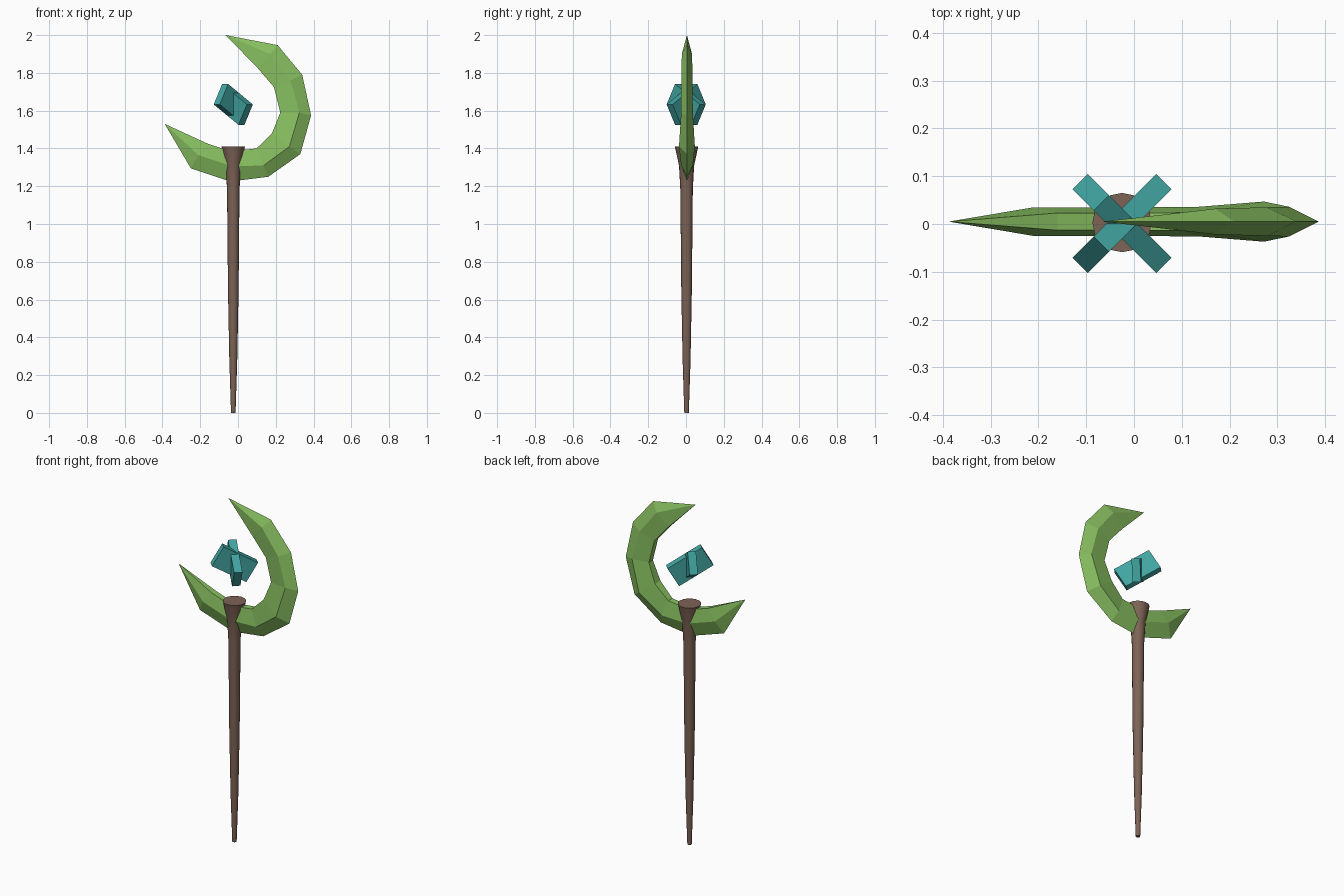
import bpy, bmesh, math
from mathutils import Vector

if "Cube" in bpy.data.objects:
    bpy.data.objects.remove(bpy.data.objects["Cube"])


def material(name, rgb):
    m = bpy.data.materials.new(name)
    m.diffuse_color = (*rgb, 1)
    m.use_nodes = True
    m.node_tree.nodes["Principled BSDF"].inputs["Base Color"].default_value = m.diffuse_color
    return m


GREEN = material("leaf green", (0.250, 0.530, 0.120))
BROWN = material("wood brown", (0.205, 0.125, 0.092))
TEAL = material("crystal teal", (0.053, 0.376, 0.361))


def finish(bm, name, mat):
    bmesh.ops.recalc_face_normals(bm, faces=bm.faces[:])
    me = bpy.data.meshes.new(name)
    bm.to_mesh(me)
    bm.free()
    ob = bpy.data.objects.new(name, me)
    me.materials.append(mat)
    bpy.context.collection.objects.link(ob)
    return ob


def loft(bm, rings):
    """Join equal-sized vertex rings with quads."""
    for a, b in zip(rings, rings[1:]):
        n = len(a)
        for i in range(n):
            j = (i + 1) % n
            bm.faces.new((a[i], a[j], b[j], b[i]))


# Staff: lathed taper with a flared top
SX, SIDES = -0.025, 16
profile = [(0.0, 0.012), (0.28, 0.021), (0.65, 0.028), (1.18, 0.033),
           (1.31, 0.040), (1.41, 0.062)]
bm = bmesh.new()
rings = [[bm.verts.new((SX + r * math.cos(math.tau * i / SIDES),
                        0.003 + r * math.sin(math.tau * i / SIDES), z))
          for i in range(SIDES)] for z, r in profile]
loft(bm, rings)
bm.faces.new(rings[0])
bm.faces.new(rings[-1])
staff = finish(bm, "staff", BROWN)
bpy.context.view_layer.objects.active = staff
staff.select_set(True)
bpy.ops.object.shade_smooth_by_angle(angle=math.radians(40))
staff.select_set(False)

# Crescent: sharp outer edge, side ridges, narrow flat inner face
# each station: outer xz, ridge xz, inner xz, ridge half width
CY = 0.005
stations = [
    ((-0.25, 1.295), (-0.21, 1.365), (-0.16, 1.425), 0.030),
    ((-0.04, 1.225), (-0.03, 1.305), (-0.04, 1.385), 0.030),
    ((0.16, 1.25), (0.135, 1.31), (0.098, 1.40), 0.031),
    ((0.33, 1.37), (0.272, 1.41), (0.18, 1.48), 0.042),
    ((0.387, 1.575), (0.325, 1.59), (0.224, 1.59), 0.031),
    ((0.34, 1.79), (0.278, 1.76), (0.19, 1.725), 0.030),
    ((0.21, 1.947), (0.17, 1.90), (0.10, 1.83), 0.027),
]
bm = bmesh.new()
rings = []
for o, r, n, w in stations:
    pts = [(o, 0), (r, w), (n, w * 0.6), (n, -w * 0.6), (r, -w)]
    rings.append([bm.verts.new((p[0], CY + y, p[1])) for p, y in pts])
loft(bm, rings)
for ring, tip in ((rings[0], (-0.388, 1.53)), (rings[-1], (-0.066, 2.0))):
    v = bm.verts.new((tip[0], CY, tip[1]))
    for i in range(5):
        bm.faces.new((ring[i], ring[(i + 1) % 5], v))
finish(bm, "crescent", GREEN)

# Floating crystal: two crossed slabs, each tilted in its own vertical plane
corners = [(-0.124, 0.0), (-0.061, 0.108), (0.124, 0.0), (0.061, -0.108)]
centre = Vector((SX, 0.001, 1.633))
for name, s in (("crystal_slab_a", 1), ("crystal_slab_b", -1)):
    along = Vector((1, s, 0)).normalized()
    across = Vector((-s, 1, 0)).normalized() * 0.0225
    bm = bmesh.new()
    rings = [[bm.verts.new(centre + along * d + Vector((0, 0, z)) + across * k)
              for d, z in corners] for k in (-1, 1)]
    loft(bm, rings)
    bm.faces.new(rings[0])
    bm.faces.new(rings[1])
    finish(bm, name, TEAL)
